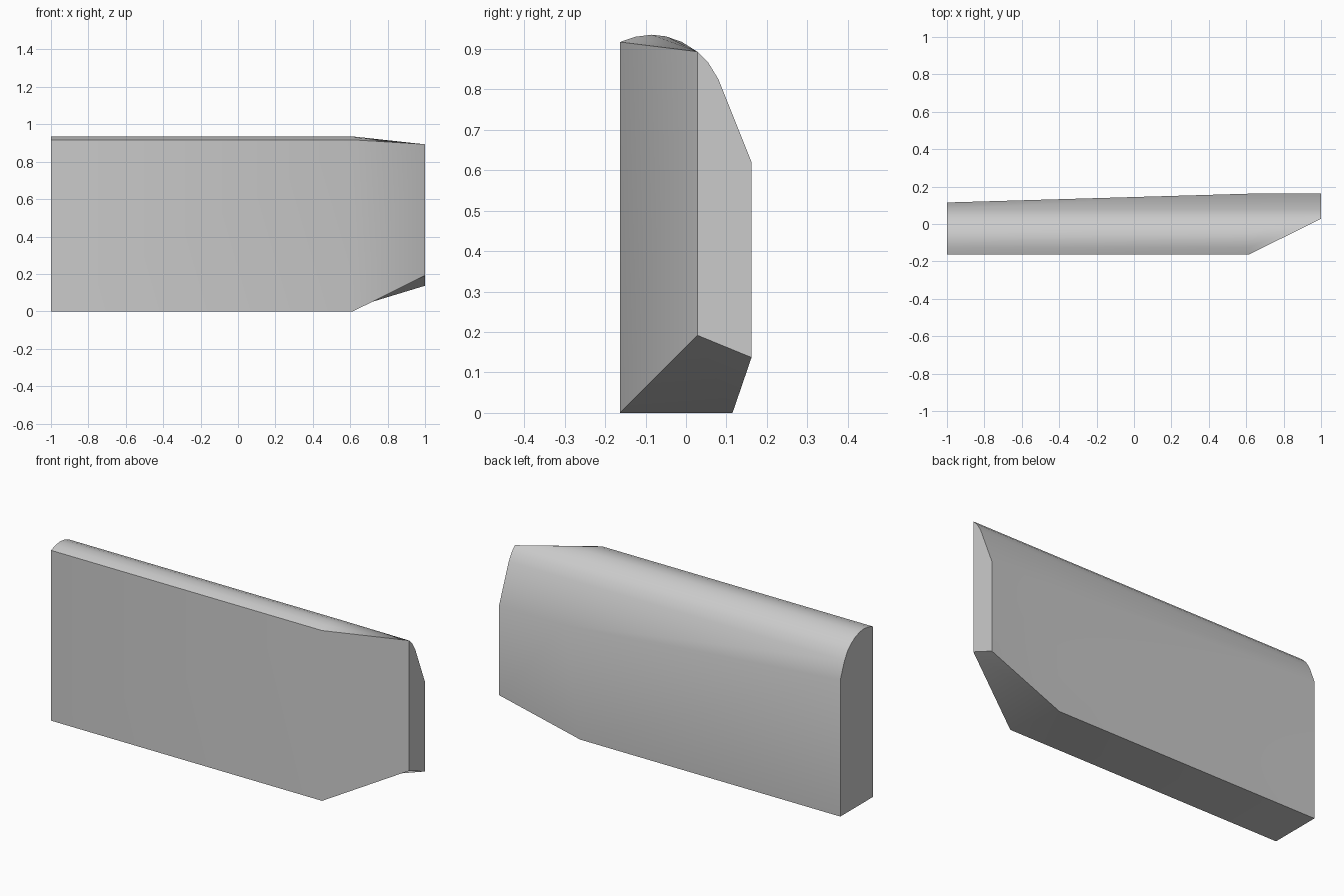
import bpy, bmesh, math
from mathutils import Vector

cube = bpy.data.objects.get("Cube")
if cube:
    bpy.data.objects.remove(cube, do_unlink=True)

# Plain grey material
grey = bpy.data.materials.new("light grey")
grey.use_nodes = True
color = (0.6, 0.6, 0.6, 1)
grey.diffuse_color = color
grey.node_tree.nodes["Principled BSDF"].inputs["Base Color"].default_value = color

# Rounded crown of the cross-section, from front to back (y, z)
FRONT, BACK, NOSE = -0.163, 0.162, 0.028
crown = [(FRONT, 0.917), (-0.125, 0.93), (-0.085, 0.935), (-0.05, 0.931),
         (-0.01, 0.917), (NOSE, 0.893), (0.055, 0.866), (0.08, 0.825)]


def section(x, low_front, mid_back, low_back, nose=False):
    """One cross-section; at the nose the crown's front half meets in a point."""
    top = [(NOSE, 0.893) if nose and y < NOSE else (y, z) for y, z in crown]
    return [Vector(low_front)] + [Vector((x, y, z)) for y, z in top] + \
        [Vector(mid_back), Vector(low_back)]


sections = [
    section(-1, (-1, FRONT, 0), (-1, 0.115, 0.737), (-1, 0.115, 0)),
    section(0.615, (0.615, FRONT, 0), (0.615, BACK, 0.62), (0.55, 0.115, 0)),
    section(1, (1, NOSE, 0.192), (1, BACK, 0.62), (1, BACK, 0.137), nose=True),
]

# Loft the sections and cap both ends
bm = bmesh.new()
rings = [[bm.verts.new(p) for p in s] for s in sections]
count = len(rings[0])
for a, b in zip(rings, rings[1:]):
    for i in range(count):
        j = (i + 1) % count
        bm.faces.new((a[i], a[j], b[j], b[i]))
bm.faces.new(rings[0])
bm.faces.new(rings[-1])
bmesh.ops.remove_doubles(bm, verts=bm.verts, dist=0.0005)
bmesh.ops.recalc_face_normals(bm, faces=bm.faces)
mesh = bpy.data.meshes.new("panel_body")
bm.to_mesh(mesh)
bm.free()
mesh.materials.append(grey)

body = bpy.data.objects.new("panel_body", mesh)
bpy.context.collection.objects.link(body)
bpy.ops.object.select_all(action="DESELECT")
body.select_set(True)
bpy.context.view_layer.objects.active = body
bpy.ops.object.shade_smooth_by_angle(angle=math.radians(30))
